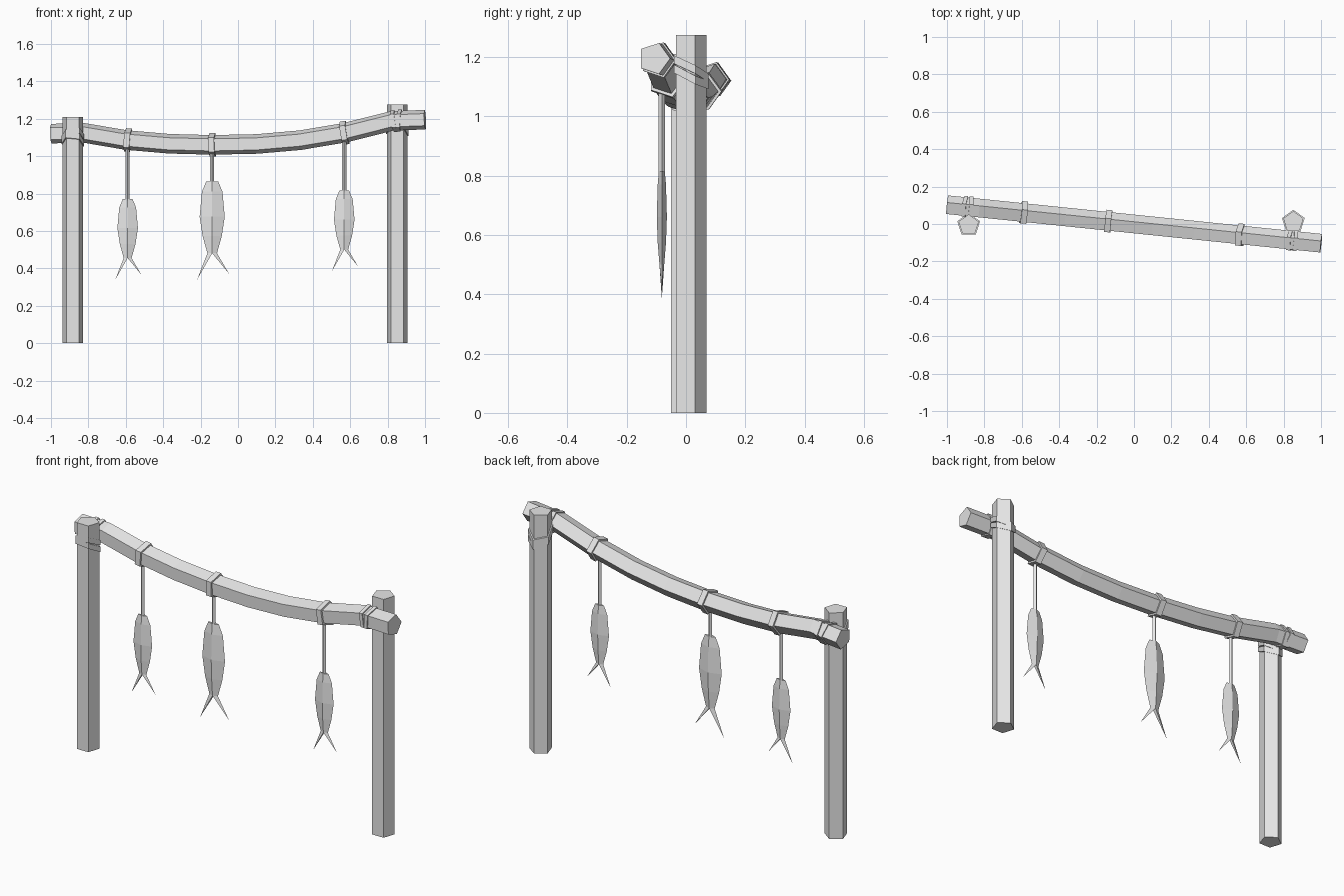
import bpy, bmesh
from math import cos, sin, tau
from mathutils import Vector

old = bpy.data.objects.get("Cube")
if old:
    bpy.data.objects.remove(old, do_unlink=True)

grey = bpy.data.materials.new("plain grey")
grey.use_nodes = True
grey.diffuse_color = (0.8, 0.8, 0.8, 1)
grey.node_tree.nodes["Principled BSDF"].inputs["Base Color"].default_value = (0.8, 0.8, 0.8, 1)
UP = Vector((0, 0, 1))


def finish(name, bm):
    bmesh.ops.recalc_face_normals(bm, faces=bm.faces)
    mesh = bpy.data.meshes.new(name)
    bm.to_mesh(mesh)
    bm.free()
    mesh.materials.append(grey)
    obj = bpy.data.objects.new(name, mesh)
    bpy.context.collection.objects.link(obj)
    return obj


def loft(bm, rings, cap_end=True):
    """Skin a list of equal-length point rings and cap the ends."""
    loops = [[bm.verts.new(p) for p in ring] for ring in rings]
    n = len(loops[0])
    for a, b in zip(loops, loops[1:]):
        for i in range(n):
            j = (i + 1) % n
            bm.faces.new((a[i], a[j], b[j], b[i]))
    bm.faces.new(loops[0])
    if cap_end:
        bm.faces.new(loops[-1])
    return loops


def flat_ring(x, y, z, r, sides=5, slope_x=0, slope_y=0):
    """Level or sheared ring around a vertical axis, with its apex to the back."""
    pts = []
    for i in range(sides):
        a = tau * (i / sides + 0.25)
        dx, dy = r * cos(a), r * sin(a)
        pts.append((x + dx, y + dy, z + slope_x * dx + slope_y * dy))
    return pts


# Sagging beam path: straight ends, curved middle
beam_z = [(-1, 1.12), (-0.83, 1.125), (-0.6, 1.086), (-0.37, 1.066), (-0.14, 1.06),
          (0.1, 1.065), (0.33, 1.085), (0.57, 1.125), (0.82, 1.188), (1, 1.195)]
path = [Vector((x, -0.005 - 0.103 * x, z)) for x, z in beam_z]


def beam_at(x):
    """Point and direction of the beam axis at x."""
    for a, b in zip(path, path[1:]):
        if x <= b.x:
            break
    return a.lerp(b, (x - a.x) / (b.x - a.x)), (b - a).normalized()


def beam_ring(p, t, r, skew=0):
    side = UP.cross(t).normalized()
    up = t.cross(side)
    pts = []
    for i in range(5):
        a = tau * i / 5
        pts.append(p + side * r * cos(a) + up * r * sin(a) + t * skew * r * sin(a))
    return pts


bm = bmesh.new()
rings = []
for i, p in enumerate(path):
    t = (path[min(i + 1, len(path) - 1)] - path[max(i - 1, 0)]).normalized()
    rings.append(beam_ring(p, t, 0.055))
loft(bm, rings)
finish("beam", bm)


def beam_band(name, x, width, r, skew=0):
    p, t = beam_at(x)
    bm = bmesh.new()
    loft(bm, [beam_ring(p + t * s * width / 2, t, r, skew) for s in (-1, 1)])
    finish(name, bm)


# Posts with crossed lashings around post and beam
for side, x, y, top, lash in (("right", -0.884, -0.005, 1.21, 1.095),
                              ("left", 0.852, 0.012, 1.275, 1.15)):
    bm = bmesh.new()
    loft(bm, [flat_ring(x, y, z, 0.057) for z in (0, top)])
    finish(side + "_post", bm)
    for k, s in (("a", -1), ("b", 1)):
        bm = bmesh.new()
        mid = lash + s * 0.012
        loft(bm, [flat_ring(x, y, mid + h, 0.064, 5, s * 0.1, -0.5)
                  for h in (-0.014, 0.014)])
        finish(side + "_post_lashing_" + k, bm)
        beam_band(side + "_beam_lashing_" + k, x + s * 0.014 - 0.005, 0.02, 0.062, s * 0.1)

# Fish profile: drop below the top, half width, half thickness
body = [(0, 0.026, 0.010), (0.045, 0.045, 0.014), (0.155, 0.055, 0.017),
        (0.24, 0.042, 0.014), (0.315, 0.021, 0.008)]

for name, x, top, size in (("right", -0.59, 0.77, 1.0),
                           ("middle", -0.138, 0.865, 1.22),
                           ("left", 0.568, 0.815, 1.0)):
    beam_band(name + "_hanging_loop", x, 0.032, 0.066)
    p, t = beam_at(x)
    y = p.y - 0.018

    # Cord
    bm = bmesh.new()
    loft(bm, [flat_ring(x, y, z, 0.011, 4) for z in (top - 0.05, p.z - 0.04)])
    finish(name + "_cord", bm)

    # Diamond-section body with forked tail
    bm = bmesh.new()
    rings = [[(x + w * size, y, top - d * size), (x, y + th * size, top - d * size),
              (x - w * size, y, top - d * size), (x, y - th * size, top - d * size)]
             for d, w, th in body]
    end = loft(bm, rings, cap_end=False)[-1]
    for outer, dx, drop in ((end[0], 0.074, 0.405), (end[2], -0.066, 0.43)):
        tip = bm.verts.new((x + dx * size, y, top - drop * size))
        for a, b in ((outer, end[1]), (outer, end[3]), (end[1], end[3])):
            bm.faces.new((a, b, tip))
    finish(name + "_fish", bm)
